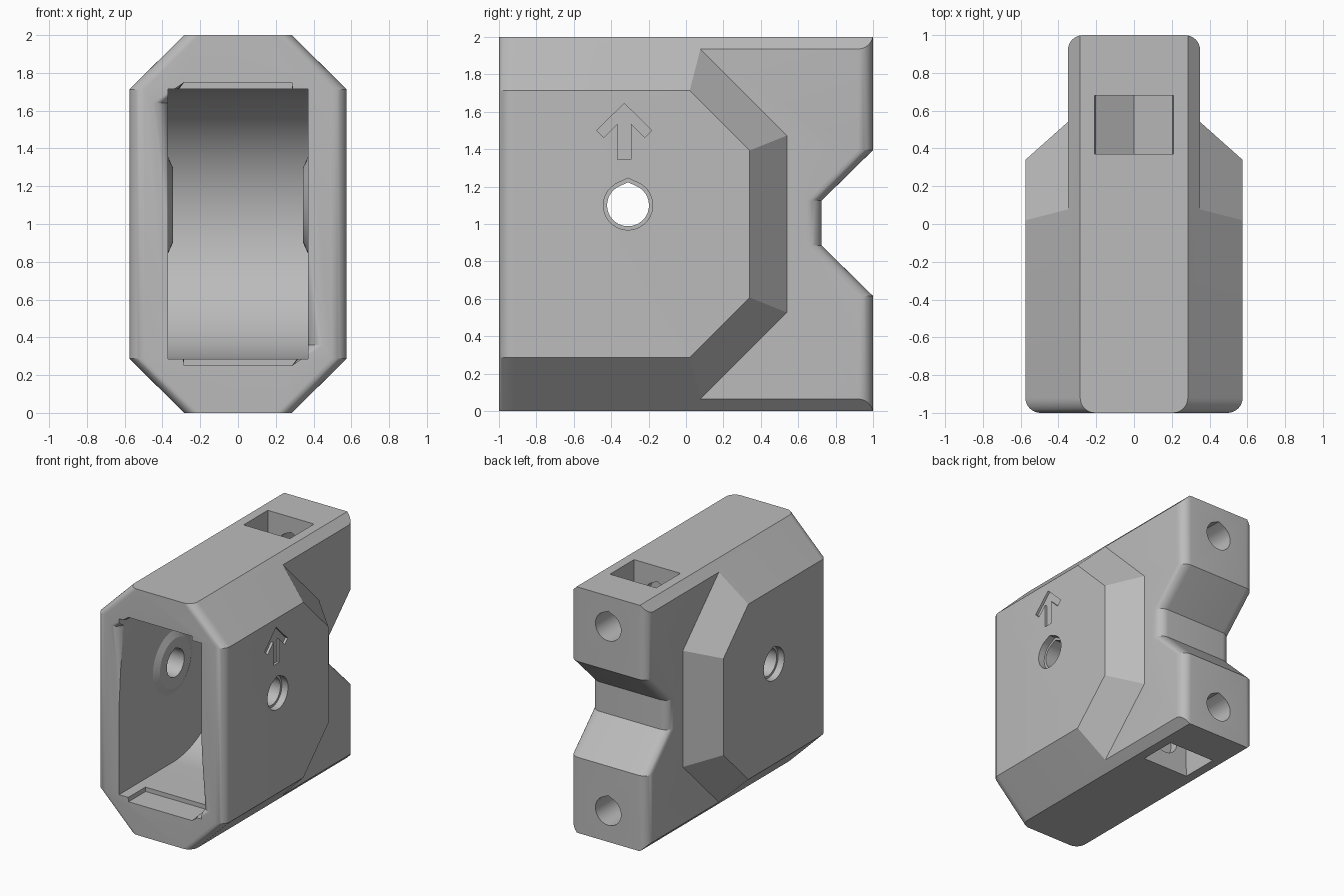
import bpy
import bmesh
from math import sin, cos, pi, radians, sqrt

if "Cube" in bpy.data.objects:
    bpy.data.objects.remove(bpy.data.objects["Cube"])

grey = bpy.data.materials.new("plain grey")
grey.use_nodes = True
grey.diffuse_color = (0.5, 0.5, 0.5, 1)
grey.node_tree.nodes["Principled BSDF"].inputs["Base Color"].default_value = (0.5, 0.5, 0.5, 1)


def loft(name, rings):
    """Closed solid through rings that share one point count."""
    bm = bmesh.new()
    rows = [[bm.verts.new(p) for p in ring] for ring in rings]
    n = len(rows[0])
    for a, b in zip(rows, rows[1:]):
        for i in range(n):
            j = (i + 1) % n
            bm.faces.new((a[i], a[j], b[j], b[i]))
    bm.faces.new(rows[0])
    bm.faces.new(rows[-1])
    bmesh.ops.recalc_face_normals(bm, faces=bm.faces)
    mesh = bpy.data.meshes.new(name)
    bm.to_mesh(mesh)
    bm.free()
    mesh.materials.append(grey)
    obj = bpy.data.objects.new(name, mesh)
    bpy.context.collection.objects.link(obj)
    return obj


def place(axis, pts, level):
    if axis == "X":
        return [(level, a, b) for a, b in pts]
    return [(a, level, b) for a, b in pts]


def prism(name, axis, pts, lo, hi):
    return loft(name, [place(axis, pts, lo), place(axis, pts, hi)])


def combine(target, tool, operation="DIFFERENCE"):
    mod = target.modifiers.new("bool", "BOOLEAN")
    mod.operation = operation
    mod.solver = "EXACT"
    mod.object = tool
    bpy.context.view_layer.objects.active = target
    bpy.ops.object.modifier_apply(modifier=mod.name)
    bpy.data.objects.remove(tool)


def teardrop(cx, cz, r):
    """Round hole with a slight peak at the top."""
    arc = [radians(120 + 300 * i / 30) for i in range(31)]
    return [(cx + r * cos(a), cz + r * sin(a)) for a in arc] + [(cx, cz + r * 1.1)]


def circle(cy, cz, r, n=48):
    return [(cy + r * cos(2 * pi * i / n), cz + r * sin(2 * pi * i / n)) for i in range(n)]


R = 0.08        # rounding of the upright edges
CORE = 0.35     # half width of the rear block
WALL = 0.37     # half width of the cavity
HOLE_Y, HOLE_Z = -0.31, 1.1
STEPS = 8
quarter = [pi / 2 * i / STEPS for i in range(STEPS + 1)]


# Main octagonal body with rounded front corners
def plan(w, z):
    right = [(w, 1.1)] + [(w - R + R * cos(a), -1 + R - R * sin(a)) for a in quarter]
    return [(x, y, z) for x, y in right] + [(-x, y, z) for x, y in reversed(right)]


body = loft("housing", [plan(0.285, 0), plan(0.575, 0.287), plan(0.575, 1.713), plan(0.285, 2)])


# Side cuts that leave a sloped cheek on each side of the narrow rear block
def cheek_ring(x):
    k = (x - CORE) * 0.89
    back, half = 0.54 - k, 0.473 - 0.4 * k
    far = half + back + 3
    return [(back, 1 + half), (-3, 1 + far), (-3, 1 - far), (back, 1 - half)]


for s in (1, -1):
    side = prism("side_cut", "X", [(-1.5, -0.5), (1.5, -0.5), (1.5, 2.5), (-1.5, 2.5)], s * CORE, s)
    cheek = loft("cheek", [place("X", cheek_ring(x), s * x) for x in (0.2, 0.8)])
    combine(side, cheek)
    combine(body, side)

# Rear cut: flat back with a notch, rounded toward both sides
rear = [(1.5, 2.5), (1, 2.5), (1, 1.395), (0.725, 1.125),
        (0.725, 0.885), (1, 0.615), (1, -0.5), (1.5, -0.5)]
slices = [(CORE - R + R * sin(a), R * (1 - cos(a))) for a in quarter] + [(0.7, R)]
slices = [(-x, d) for x, d in reversed(slices)] + slices
combine(body, loft("rear_cut", [place("X", [(y - d, z) for y, z in rear], x) for x, d in slices]))

# Wheel cavity: round at the back, straight toward the front
CR = 0.715
cavity = [(-1.2, 1 - CR)]
cavity += [(HOLE_Y + CR * sin(pi * i / 40), 1 - CR * cos(pi * i / 40)) for i in range(41)]
cavity += [(-1.2, 1 + CR)]
combine(body, prism("cavity_cut", "X", cavity, -WALL, WALL))


# Flared mouth with chamfered corners
def mouth_ring(w):
    top = [(0.285, 1.75), (-0.285, 1.75), (-w, 1.64)]
    return top + [(-x, 2 - z) for x, z in top]


MOUTH = WALL + R
rings = [place("Y", mouth_ring(MOUTH), -1.1)]
rings += [place("Y", mouth_ring(MOUTH - R * sin(a)), -1 + R - R * cos(a)) for a in quarter]
rings += [place("Y", mouth_ring(WALL), -0.78)]
combine(body, loft("mouth_cut", rings))

# Axle bosses inside, then axle holes with shallow counterbores
for s in (1, -1):
    boss = loft("boss", [place("X", circle(HOLE_Y, HOLE_Z, r), s * x)
                         for x, r in ((0.45, 0.255), (WALL, 0.255), (0.345, 0.2))])
    combine(body, boss, "UNION")
combine(body, prism("axle_cut", "X", teardrop(HOLE_Y, HOLE_Z, 0.112), -0.8, 0.8))
for s in (1, -1):
    combine(body, prism("counterbore", "X", teardrop(HOLE_Y, HOLE_Z, 0.132), s * 0.52, s * 0.8))

# Nut pockets with a V floor, and bolt holes from the back
nut = [(-0.21, 2.2), (0.21, 2.2), (0.205, 1.63), (0, 1.51), (-0.205, 1.63)]
for flip in (False, True):
    pts = [(x, 2 - z if flip else z) for x, z in nut]
    combine(body, prism("nut_pocket", "Y", pts, 0.37, 0.68))
    combine(body, prism("bolt_hole", "Y", teardrop(0, 0.25 if flip else 1.75, 0.115), 0.3, 1.2))

# Engraved direction arrow on one side
half = [(0, 1.645), (0.147, 1.5), (0.11, 1.463), (0.037, 1.535), (0.037, 1.345)]
arrow = half + [(-y, z) for y, z in reversed(half[1:])]
combine(body, prism("arrow_cut", "X", [(y - 0.33, z) for y, z in arrow], 0.555, 0.7))

# Smooth the rounded parts, keep edges crisp
bpy.ops.object.select_all(action="DESELECT")
body.select_set(True)
bpy.context.view_layer.objects.active = body
bpy.ops.object.shade_smooth_by_angle(angle=radians(20))
